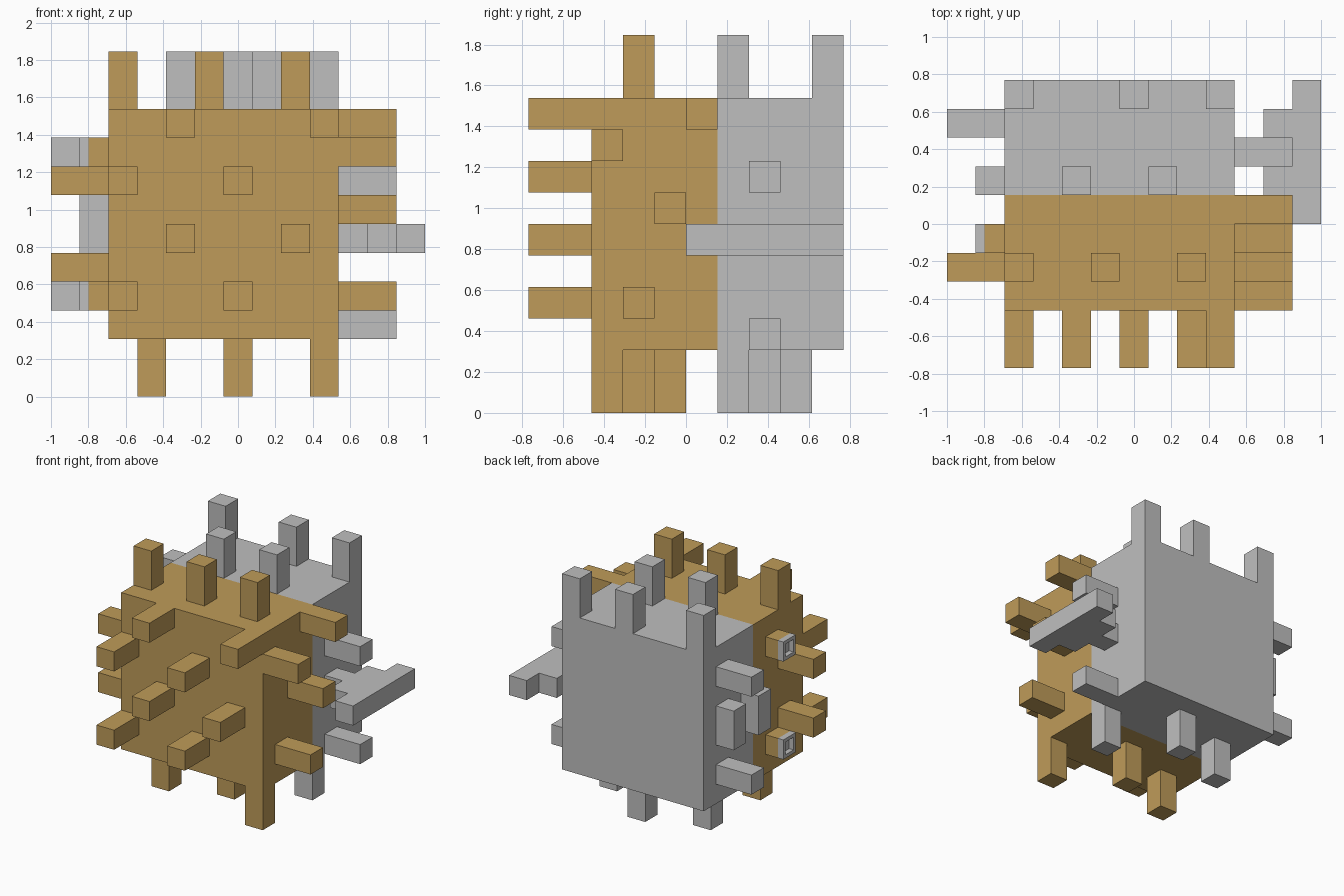
import bpy, bmesh
from mathutils import Vector

old = bpy.data.objects.get("Cube")
if old:
    bpy.data.objects.remove(old, do_unlink=True)

U = 2 / 13                       # one grid cell
ORIGIN = Vector((-1, -5 * U, 0))


def material(name, rgb):
    m = bpy.data.materials.new(name)
    m.use_nodes = True
    m.diffuse_color = (*rgb, 1)
    m.node_tree.nodes["Principled BSDF"].inputs["Base Color"].default_value = (*rgb, 1)
    return m


TAN = material("tan", (0.52, 0.33, 0.1))
GREY = material("grey", (0.52, 0.52, 0.52))


def finish(bm, name, *mats):
    """Turn grid coordinates into an object in world units."""
    for v in bm.verts:
        v.co = ORIGIN + v.co * U
    bmesh.ops.recalc_face_normals(bm, faces=bm.faces)
    mesh = bpy.data.meshes.new(name)
    bm.to_mesh(mesh)
    bm.free()
    for m in mats:
        mesh.materials.append(m)
    obj = bpy.data.objects.new(name, mesh)
    bpy.context.collection.objects.link(obj)
    return obj


def add_box(bm, lo, hi, open_dir=None):
    """Add a box; leave out the hidden face that points along open_dir."""
    lo, hi = Vector(lo), Vector(hi)
    verts = bmesh.ops.create_cube(bm, size=1)["verts"]
    for v in verts:
        v.co = (lo + hi) / 2 + v.co * (hi - lo)
    faces = {f for v in verts for f in v.link_faces}
    for f in faces:
        f.normal_update()
    if open_dir:
        hidden = [f for f in faces if f.normal.dot(open_dir) > 0.9]
        bmesh.ops.delete(bm, geom=hidden, context="FACES_ONLY")
        faces = {f for f in faces if f.is_valid}
    return faces


def prongs(name, mat, axis, base, length, cells, tall=1):
    """Square prongs growing from the plane axis=base; cells are the other two axes."""
    bm = bmesh.new()
    for cell in cells:
        lo, hi = list(cell), [cell[0] + 1, cell[1] + tall]
        ends = sorted((base, base + length))
        lo.insert(axis, ends[0])
        hi.insert(axis, ends[1])
        inward = Vector((0, 0, 0))
        inward[axis] = -1 if length > 0 else 1
        add_box(bm, lo, hi, inward)
    return finish(bm, name, mat)


# Two-tone body block, split across its depth
bm = bmesh.new()
add_box(bm, (2, 2, 2), (10, 10, 10))
bmesh.ops.bisect_plane(bm, geom=bm.verts[:] + bm.edges[:] + bm.faces[:],
                       plane_co=(0, 6, 0), plane_no=(0, 1, 0))
for f in bm.faces:
    f.material_index = int(f.calc_center_median().y > 6)
finish(bm, "body", TAN, GREY)

# Prongs on the top
prongs("top_front_prongs", TAN, 2, 10, 2, [(x, 3) for x in (2, 5, 8)])
prongs("top_middle_prongs", GREY, 2, 10, 2, [(x, 6) for x in (4, 7)])
prongs("top_back_prongs", GREY, 2, 10, 2, [(x, 9) for x in (2, 6, 9)])

# Prongs underneath
prongs("bottom_front_prongs", TAN, 2, 2, -2, [(9, 2), (6, 4), (3, 3)])
prongs("bottom_back_prongs", GREY, 2, 2, -2, [(9, 6), (6, 8), (3, 7)])

# Prongs on the front
prongs("front_prongs", TAN, 1, 2, -2,
       [(4, 9), (9, 9), (2, 7), (6, 7), (4, 5), (8, 5), (6, 3), (2, 3)])

# Prongs on the left (+x) side
prongs("left_front_prongs", TAN, 0, 10, 2, [(5, 9), (2, 8), (4, 6), (3, 3)])
prongs("left_back_prongs", GREY, 0, 10, 2, [(7, 7), (7, 2)])

# Prongs and upright blocks on the right (-x) side
prongs("right_front_prongs", TAN, 0, 2, -2, [(3, 7), (3, 4)])
prongs("right_back_prongs", GREY, 0, 2, -2, [(8, 8), (8, 3)])
prongs("right_blocks", GREY, 0, 2, -1, [(8, 5), (6, 5)], tall=2)

# Short sockets: tan stub with a hollow grey cap
STUB = 0.7
SOCKETS = [(4, 8), (4, 3)]
prongs("socket_stubs", TAN, 0, 2, -STUB, SOCKETS)
bm = bmesh.new()
for y, z in SOCKETS:
    faces = add_box(bm, (1, y, z), (2 - STUB, y + 1, z + 1), Vector((1, 0, 0)))
    cap = [f for f in faces if f.normal.x < -0.9]
    bmesh.ops.inset_region(bm, faces=cap, thickness=0.25)
    hole = bmesh.ops.extrude_face_region(bm, geom=cap)["geom"]
    bmesh.ops.delete(bm, geom=cap, context="FACES_ONLY")
    bmesh.ops.translate(bm, vec=(0.25, 0, 0),
                        verts=[g for g in hole if isinstance(g, bmesh.types.BMVert)])
finish(bm, "socket_caps", GREY)

# Stepped winding key on the left side
half = [(10, 0.5), (11, 0.5), (11, 1.5), (12, 1.5), (12, 2.5), (13, 2.5)]
outline = [(x, 7.5 - w) for x, w in half] + [(x, 7.5 + w) for x, w in reversed(half)]
bm = bmesh.new()
face = bm.faces.new([bm.verts.new((x, y, 5)) for x, y in outline])
top = bmesh.ops.extrude_face_region(bm, geom=[face])["geom"]
bmesh.ops.translate(bm, vec=(0, 0, 1),
                    verts=[g for g in top if isinstance(g, bmesh.types.BMVert)])
finish(bm, "winding_key", GREY)
